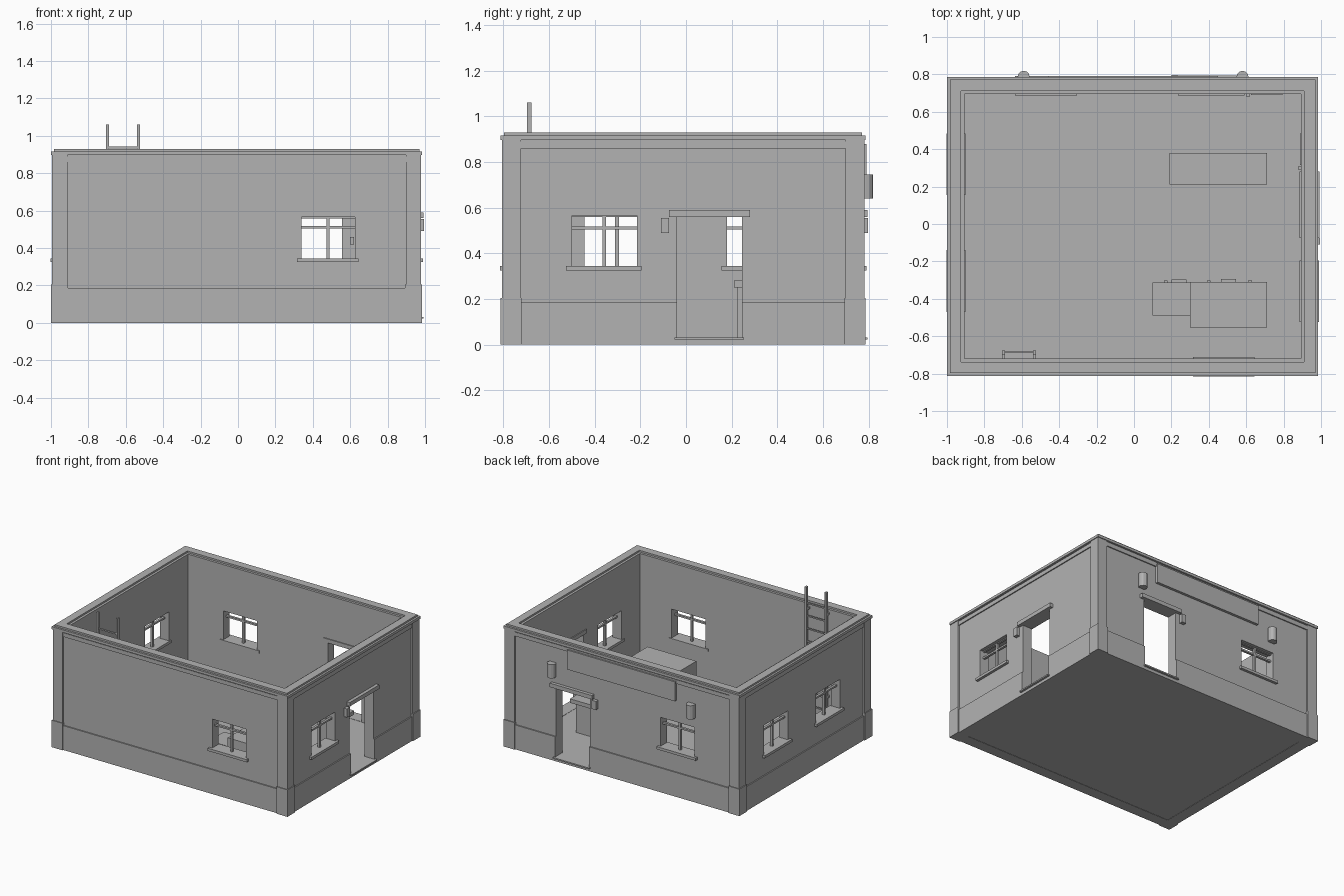
import bpy
import bmesh
from mathutils import Matrix, Vector

if "Cube" in bpy.data.objects:
    bpy.data.objects.remove(bpy.data.objects["Cube"], do_unlink=True)

# One plain grey for the whole building
grey = bpy.data.materials.new("plain grey")
grey.use_nodes = True
grey.diffuse_color = (0.45, 0.45, 0.45, 1)
grey.node_tree.nodes["Principled BSDF"].inputs["Base Color"].default_value = grey.diffuse_color

# Outer limits of the walls
X0, X1, Y0, Y1 = -1.0, 0.985, -0.812, 0.787
THICK = 0.093
FLOOR = 0.03


def finish(name, bm):
    mesh = bpy.data.meshes.new(name)
    bm.to_mesh(mesh)
    bm.free()
    mesh.materials.append(grey)
    obj = bpy.data.objects.new(name, mesh)
    bpy.context.scene.collection.objects.link(obj)
    return obj


def box(name, x, y, z):
    """Box from three (low, high) ranges."""
    bm = bmesh.new()
    size = Vector((x[1] - x[0], y[1] - y[0], z[1] - z[0]))
    mid = Vector((sum(x), sum(y), sum(z))) / 2
    bmesh.ops.create_cube(bm, size=1, matrix=Matrix.Translation(mid) @ Matrix.Diagonal(size.to_4d()))
    return finish(name, bm)


def ring(name, out, inn, z):
    """Rectangular frame between two insets of the outer limits."""
    bm = bmesh.new()
    loops = []
    for inset, h in ((out, z[0]), (out, z[1]), (inn, z[1]), (inn, z[0])):
        a, b, c, d = X0 + inset, X1 - inset, Y0 + inset, Y1 - inset
        loops.append([bm.verts.new((px, py, h)) for px, py in ((a, c), (b, c), (b, d), (a, d))])
    for i in range(4):
        low, high = loops[i], loops[(i + 1) % 4]
        for j in range(4):
            k = (j + 1) % 4
            bm.faces.new((low[j], low[k], high[k], high[j]))
    bmesh.ops.recalc_face_normals(bm, faces=bm.faces)
    return finish(name, bm)


def on_wall(name, side, u, d, z):
    """Box placed along a wall, d measured outward from its outer limit."""
    if side == "front":
        return box(name, u, (Y0 - d[1], Y0 - d[0]), z)
    if side == "back":
        return box(name, u, (Y1 + d[0], Y1 + d[1]), z)
    if side == "left":
        return box(name, (X1 + d[0], X1 + d[1]), u, z)
    return box(name, (X0 - d[1], X0 - d[0]), u, z)


# Floor and stacked wall courses
box("floor", (X0 + 0.02, X1 - 0.02), (Y0 + 0.02, Y1 - 0.02), (0.002, FLOOR))
plinth = ring("plinth", 0.008, THICK, (0, 0.185))
wall = ring("wall", 0.017, THICK, (0.185, 0.86))
ring("header_band", 0.009, THICK, (0.86, 0.89))
ring("cornice_groove", 0.015, THICK, (0.89, 0.897))
ring("cornice", 0, THICK, (0.897, 0.917))
ring("parapet_cap", 0.015, 0.075, (0.917, 0.93))

# Corner pilasters on base blocks
for sx in (0, 1):
    for sy in (0, 1):
        def corner(name, inset, width, z):
            x = (X1 - width, X1 - inset) if sx else (X0 + inset, X0 + width)
            y = (Y1 - width, Y1 - inset) if sy else (Y0 + inset, Y0 + width)
            box(name, x, y, z)
        corner("corner_base", 0, 0.092, (0, 0.205))
        corner("corner_pilaster", 0.006, 0.088, (0.205, 0.897))

# Openings: wall and start along it
WINDOW_W, DOOR_W = 0.285, 0.285
windows = [("front", 0.34), ("left", -0.5), ("right", 0.18), ("right", -0.445), ("back", -0.61)]
doors = [("left", -0.04), ("back", 0.27)]
through = (-0.2, 0.1)
cutters = [on_wall("window_cutter", s, (u, u + WINDOW_W), through, (0.34, 0.565)) for s, u in windows]
cutters += [on_wall("door_cutter", s, (u, u + DOOR_W), through, (FLOOR, 0.56)) for s, u in doors]


def cut(obj, tools):
    for tool in tools:
        mod = obj.modifiers.new("opening", "BOOLEAN")
        mod.operation = "DIFFERENCE"
        mod.solver = "EXACT"
        mod.object = tool
    graph = bpy.context.evaluated_depsgraph_get()
    mesh = bpy.data.meshes.new_from_object(obj.evaluated_get(graph))
    obj.modifiers.clear()
    obj.data = mesh


cut(wall, cutters)
cut(plinth, cutters[len(windows):])
for tool in cutters:
    bpy.data.objects.remove(tool, do_unlink=True)

# Window sills, frames and glazing bars
for side, u in windows:
    end = u + WINDOW_W
    mid = (u + end) / 2
    depth = (-0.06, -0.042)
    on_wall("window_sill", side, (u - 0.025, end + 0.02), (-0.1, 0.003), (0.325, 0.345))
    on_wall("window_mullion", side, (mid - 0.008, mid + 0.008), depth, (0.345, 0.565))
    on_wall("window_transom", side, (u, end), depth, (0.505, 0.518))
    on_wall("window_head", side, (u, end), depth, (0.559, 0.565))

# Door lintels, thresholds and wall boxes beside the doors
for side, u in doors:
    end = u + DOOR_W
    on_wall("door_lintel", side, (u - 0.035, end + 0.035), (-0.1, 0.008), (0.56, 0.59))
    on_wall("door_threshold", side, (u - 0.01, end + 0.01), (-0.09, 0.008), (0.022, FLOOR + 0.002))
    on_wall("entry_box", side, (u - 0.07, u - 0.035), (-0.02, 0.01), (0.49, 0.555))
    on_wall("inner_switch", side, (end + 0.045, end + 0.065), (-0.105, -0.09), (0.42, 0.46))
    on_wall("notice_plate", side, (end + 0.07, end + 0.24), (-0.098, -0.09), (0.32, 0.5))

# Blank sign board on the back wall
on_wall("sign_board", "back", (-0.46, 0.45), (-0.02, 0.003), (0.73, 0.878))

# Half-round wall lamps on the back
for x in (-0.59, 0.58):
    bm = bmesh.new()
    bmesh.ops.create_cone(bm, cap_ends=True, segments=12, radius1=0.032, radius2=0.032, depth=0.105,
                          matrix=Matrix.Translation((x, Y1, 0.692)))
    finish("wall_lamp", bm)

# Roof ladder inside the front wall
for x in (-0.705, -0.54):
    box("ladder_rail", (x, x + 0.015), (-0.697, -0.677), (FLOOR, 1.06))
    for z in (0.25, 0.88):
        box("ladder_bracket", (x, x + 0.015), (-0.735, -0.69), (z, z + 0.015))
for i in range(10):
    z = 0.932 - i * 0.097
    box("ladder_rung", (-0.7, -0.53), (-0.691, -0.681), (z, z + 0.01))

# Table with a panel at each end
box("table_top", (0.19, 0.71), (0.21, 0.38), (0.25, 0.28))
for x in (0.22, 0.54):
    box("table_pedestal", (x, x + 0.13), (0.225, 0.365), (FLOOR, 0.25))

# Cabinets with handles
box("large_cabinet", (0.3, 0.71), (-0.553, -0.31), (FLOOR, 0.32))
box("small_cabinet", (0.1, 0.3), (-0.49, -0.312), (FLOOR, 0.22))
box("large_handle", (0.465, 0.545), (-0.312, -0.295), (0.24, 0.255))
box("small_handle", (0.2, 0.28), (-0.314, -0.297), (0.16, 0.175))
for x in (0.16, 0.39, 0.61):
    box("cabinet_knob", (x, x + 0.02), (-0.314, -0.303), (0.17, 0.19))
